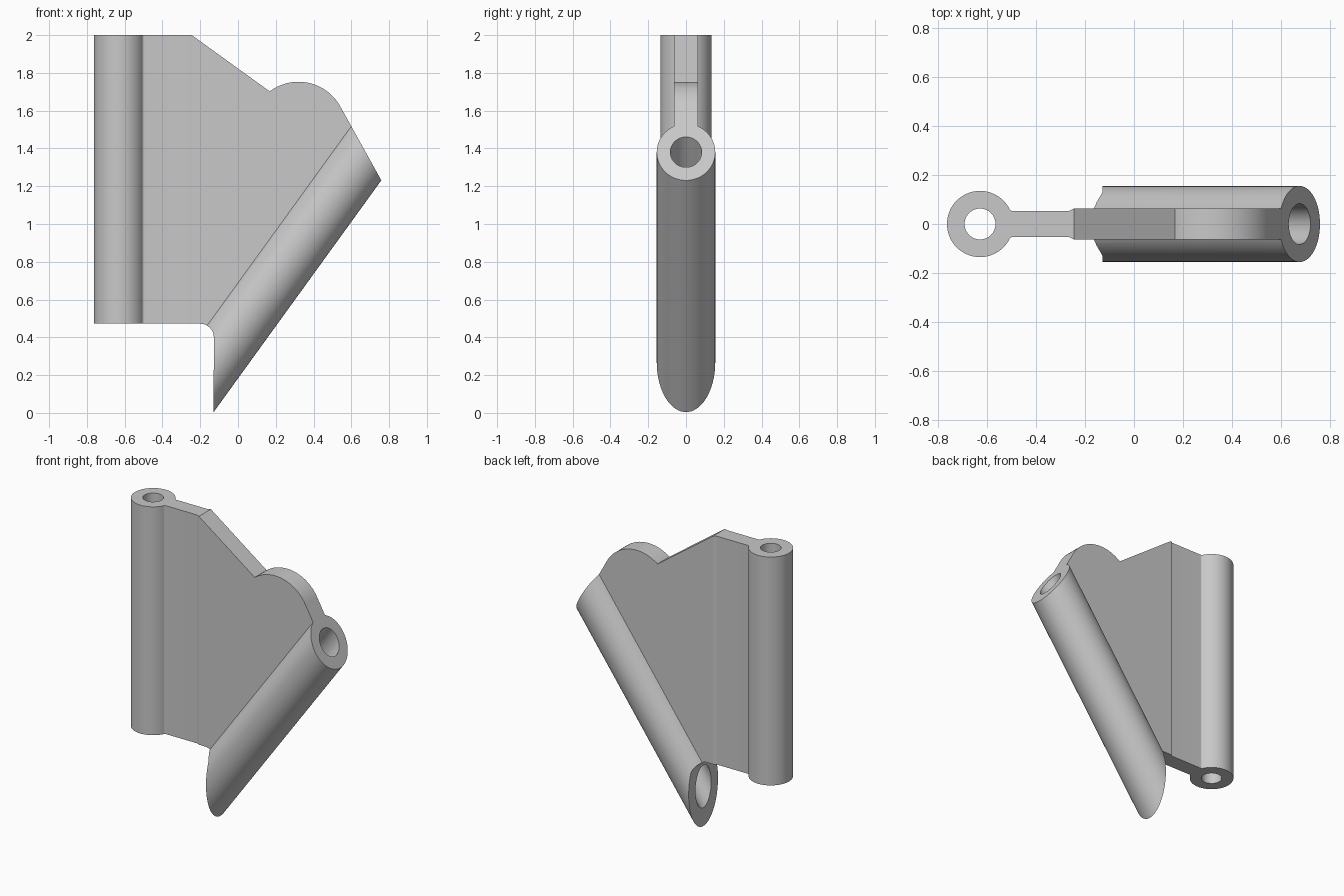
import bpy, bmesh
from math import sin, cos, radians, atan2, sqrt, degrees
from mathutils import Vector, Matrix

cube = bpy.data.objects.get("Cube")
if cube:
    bpy.data.objects.remove(cube, do_unlink=True)

grey = bpy.data.materials.new("plain grey")
grey.use_nodes = True
colour = (0.58, 0.58, 0.58, 1)
grey.diffuse_color = colour
grey.node_tree.nodes["Principled BSDF"].inputs["Base Color"].default_value = colour


def arc(cx, cy, r, start, end, steps):
    angles = [radians(start + (end - start) * i / steps) for i in range(steps + 1)]
    return [(cx + r * cos(a), cy + r * sin(a)) for a in angles]


def make_object(name, bm):
    bmesh.ops.recalc_face_normals(bm, faces=bm.faces)
    mesh = bpy.data.meshes.new(name)
    bm.to_mesh(mesh)
    bm.free()
    mesh.materials.append(grey)
    obj = bpy.data.objects.new(name, mesh)
    bpy.context.collection.objects.link(obj)
    return obj


def prism(name, points, place, low, high):
    """Extrude a flat outline; place(a, b, h) maps it into space."""
    bm = bmesh.new()
    face = bm.faces.new([bm.verts.new(place(a, b, low)) for a, b in points])
    top = bmesh.ops.extrude_face_region(bm, geom=[face])["geom"]
    shift = Vector(place(0, 0, high)) - Vector(place(0, 0, low))
    bmesh.ops.translate(bm, vec=shift, verts=[v for v in top if isinstance(v, bmesh.types.BMVert)])
    return make_object(name, bm)


def rod(name, centre, direction, radius, length):
    bm = bmesh.new()
    turn = Vector(direction).to_track_quat('Z', 'Y').to_matrix().to_4x4()
    bmesh.ops.create_cone(bm, cap_ends=True, segments=72, radius1=radius, radius2=radius,
                          depth=length, matrix=Matrix.Translation(centre) @ turn)
    return make_object(name, bm)


def combine(target, other, operation):
    """Bake a boolean into the target and discard the helper."""
    mod = target.modifiers.new(operation, 'BOOLEAN')
    mod.operation, mod.object, mod.solver = operation, other, 'EXACT'
    graph = bpy.context.evaluated_depsgraph_get()
    graph.update()
    baked = bpy.data.meshes.new_from_object(target.evaluated_get(graph))
    target.modifiers.clear()
    target.data = baked
    bpy.data.objects.remove(other, do_unlink=True)


def plan(a, b, h):
    return (a, b, h)


def side(a, b, h):
    return (a, h, b)


# Upright sleeve, thin flange and thicker web, as one mirrored plan profile
sleeve_x, sleeve_r, thin, thick, fillet = -0.628, 0.135, 0.053, 0.063, 0.015
fy = thin + fillet
fx = sqrt((sleeve_r + fillet) ** 2 - fy ** 2)
meet = degrees(atan2(fy, fx))
half = arc(sleeve_x, 0, sleeve_r, 180, meet, 36)
half += arc(sleeve_x + fx, fy, fillet, 180 + meet, 270, 8)[1:]
half += [(-0.265, thin), (-0.245, thick), (0.8, thick)]
profile = half + [(x, -y) for x, y in reversed(half[1:])]
bracket = prism("hinged_bracket", profile, plan, -1.2, 2.3)

# Slanted tube axis; the web stops on it
along = Vector((0.89, 0, 1.23)).normalized()
across = Vector((-along.z, 0, along.x))
tube_r = 0.155
axis = Vector((-0.132, 0, 0)) + across * tube_r
low, high = axis - along * 1.5, axis + along * 2.5
above = [(low.x, low.z), (high.x, high.z), (high.x, 3), (low.x, 3)]
combine(bracket, prism("web_limit", above, side, -0.5, 0.5), 'INTERSECT')
middle = axis + along * 0.8
combine(bracket, rod("slanted_tube", middle, along, tube_r, 2.4), 'UNION')

# Side outline: rounded notch, oblique tube end, rounded shoulder, sloping top
outline = [(-1, 0.472)] + arc(-0.2, 0.4, 0.072, 90, 0, 10) + [(-0.13, -0.5)]
outline += [(1.72, -0.5)] + arc(0.32, 1.5, 0.253, 29, 127, 28)
outline += [(-0.245, 2), (-1, 2)]
combine(bracket, prism("side_outline", outline, side, -0.4, 0.4), 'INTERSECT')

# Bores through both tubes
combine(bracket, rod("sleeve_bore", (sleeve_x, 0, 1.2), (0, 0, 1), 0.063, 3), 'DIFFERENCE')
combine(bracket, rod("slanted_bore", middle, along, 0.083, 2.6), 'DIFFERENCE')

# Smooth the round walls, keep the edges crisp
bpy.ops.object.select_all(action='DESELECT')
bracket.select_set(True)
bpy.context.view_layer.objects.active = bracket
bpy.ops.object.shade_smooth_by_angle(angle=radians(20))
